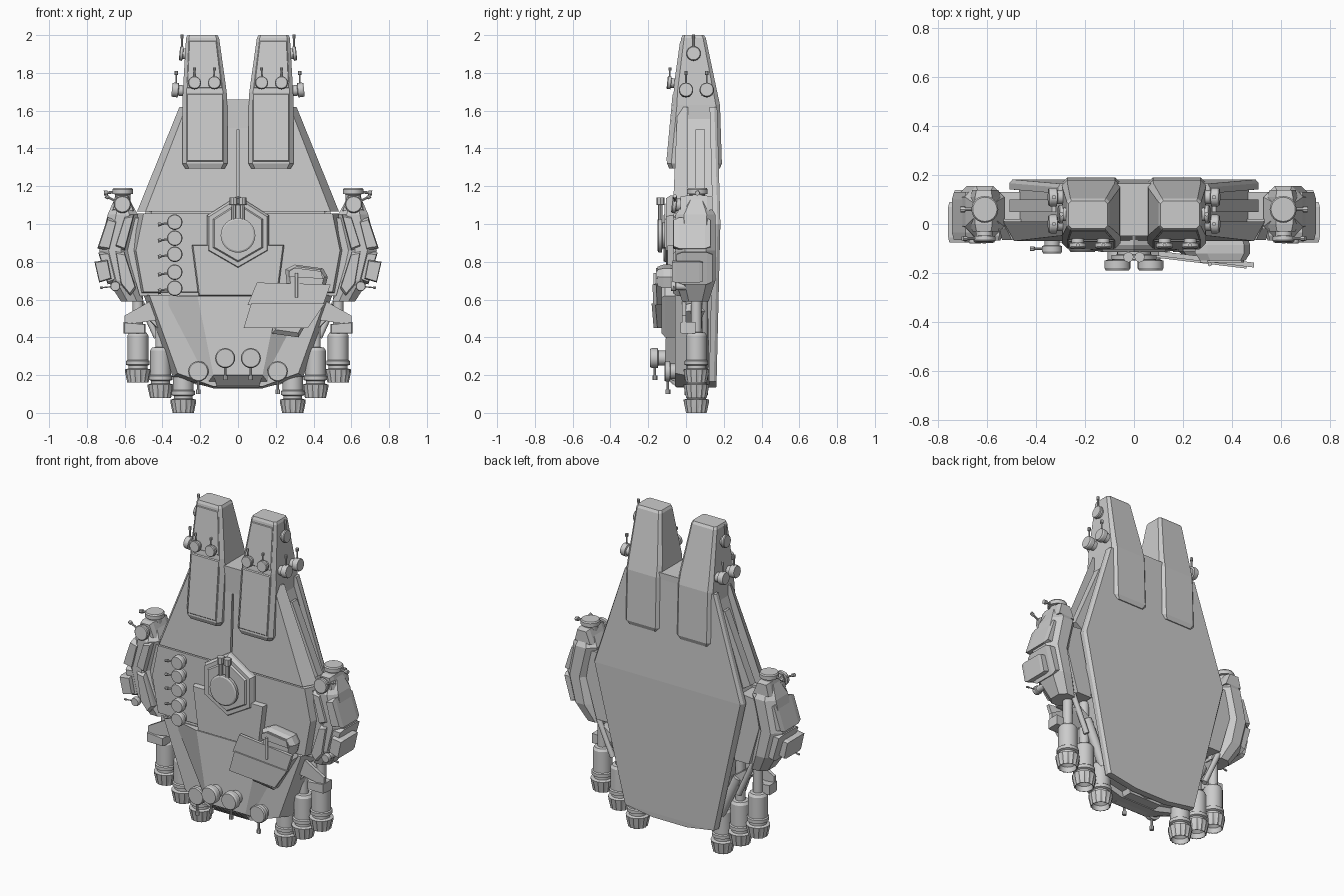
import bpy, bmesh
from math import pi, cos, sin
from mathutils import Vector as V, Matrix

if "Cube" in bpy.data.objects:
    bpy.data.objects.remove(bpy.data.objects["Cube"])


def make(name, verts, faces, mirror=False, smooth=False):
    bm = bmesh.new()
    vs = [bm.verts.new(v) for v in verts]
    for f in faces:
        bm.faces.new([vs[i] for i in f])
    bmesh.ops.recalc_face_normals(bm, faces=bm.faces)
    me = bpy.data.meshes.new(name)
    bm.to_mesh(me)
    bm.free()
    ob = bpy.data.objects.new(name, me)
    bpy.context.collection.objects.link(ob)
    if mirror:
        ob.modifiers.new("mirror", 'MIRROR').use_mirror_merge = False
    if smooth:
        bpy.ops.object.select_all(action='DESELECT')
        ob.select_set(True)
        bpy.context.view_layer.objects.active = ob
        bpy.ops.object.shade_smooth_by_angle(angle=0.4)
    return ob


def ring_faces(k, n, o=0):
    f = [[o + i * n + j, o + i * n + (j + 1) % n, o + (i + 1) * n + (j + 1) % n, o + (i + 1) * n + j]
         for i in range(k - 1) for j in range(n)]
    return f + [[o + j for j in range(n)], [o + (k - 1) * n + j for j in range(n)]]


def loft(name, rings, mirror=False):
    return make(name, [p for r in rings for p in r], ring_faces(len(rings), len(rings[0])), mirror)


def shrink(poly, s):
    cx, cz = (sum(p[i] for p in poly) / len(poly) for i in (0, 1))
    return [(cx + (x - cx) * s, cz + (z - cz) * s) for x, z in poly]


def slab(name, poly, yf, yb, sf=1.0, sb=1.0, d=0.02, mirror=False):
    """x-z outline extruded along y; yf / yb may depend on (x, z); sf / sb shrink the end faces"""
    F = yf if callable(yf) else lambda x, z: yf
    B = yb if callable(yb) else lambda x, z: yb
    rings = [[(x, F(x, z), z) for x, z in shrink(poly, sf)]]
    if sf != 1:
        rings.append([(x, F(x, z) + d, z) for x, z in poly])
    if sb != 1:
        rings.append([(x, B(x, z) - d, z) for x, z in poly])
    rings.append([(x, B(x, z), z) for x, z in shrink(poly, sb)])
    return loft(name, rings, mirror)


def sym(half):
    return half + [(-x, z) for x, z in reversed(half) if abs(x) > 1e-6]


def octa(x0, x1, y0, y1, z, c):
    return [(x0 + c, y0, z), (x1 - c, y0, z), (x1, y0 + c, z), (x1, y1 - c, z),
            (x1 - c, y1, z), (x0 + c, y1, z), (x0, y1 - c, z), (x0, y0 + c, z)]


def lathe_data(prof, n, M, o=0, ribs=()):
    v = []
    for i, (r, h) in enumerate(prof):
        for j in range(n):
            q = r * (0.91 if i in ribs and j % 2 else 1)
            v.append(M @ V((q * cos(2 * pi * j / n), q * sin(2 * pi * j / n), h)))
    return v, ring_faces(len(prof), n, o)


def frame(loc, z, x):
    z, x = V(z).normalized(), V(x)
    x = (x - z * x.dot(z)).normalized()
    M = Matrix((x, z.cross(x), z)).transposed().to_4x4()
    M.translation = V(loc)
    return M


def turret(name, loc, n, b, r, h, L, mirror=False, twin=False):
    """stepped drum facing n, with barrel(s) pointing along b"""
    M = frame(loc, n, b)
    v, f = lathe_data([(r * .75, -.03), (r * .75, h * .45), (r, h * .5), (r, h * .88), (r * .9, h)], 24, M)
    for s in ((-.25, .25) if twin else (0,)):
        p = M @ V((r * .5, s * r, h * .68))
        q = r * .13
        bv, bf = lathe_data([(q, 0), (q, L * .8 - r * .5), (q * 1.8, L * .81 - r * .5), (q * 1.8, L - r * .5)],
                            8, frame(p, b, n), len(v))
        v, f = v + bv, f + bf
    make(name, v, f, mirror, True)


def tube(name, a, b, r, mirror=True):
    a, b = V(a), V(b)
    v, f = lathe_data([(r, 0), (r, (b - a).length)], 16, frame(a, b - a, (0, 1, .1)))
    make(name, v, f, mirror, True)


# Hull: core, folded back plate, front plates
slab("hull_core", sym([(0, 1.66), (.06, 1.66), (.065, 1.62), (.28, 1.6), (.47, 1.03), (.46, .8), (.28, .2), (0, .14)]), -.04, .14)
loft("back_plate", [[(-x, y - .04, z), (x, y - .04, z), (x, y - .015, z), (x * .975, y, z), (-x * .975, y, z), (-x, y - .015, z)]
                    for x, y, z in [(.31, .165, 1.62), (.51, .182, 1.0), (.31, .162, .165), (.12, .16, .135)]])
slab("crown_block", sym([(.07, 1.66), (.07, 1.5)]), -.05, .165)
front = lambda x, z: -.07 + .025 * (z - 1.06) / .56
loft("front_plate_upper", [
    [(x, front(x, z), z) for x, z in [(.006, 1.65), (.06, 1.65), (.07, 1.62), (.275, 1.62), (.49, 1.065), (.006, 1.065)]],
    [(x, .01, z) for x, z in [(.006, 1.65), (.06, 1.65), (.07, 1.62), (.31, 1.62), (.535, 1.065), (.006, 1.065)]]], True)
loft("front_plate_middle", [
    [(x, -.065, z) for x, z in sym([(.5, 1.055), (.54, .86), (.5, .64)])],
    [(x, .02, z) for x, z in sym([(.54, 1.055), (.56, .86), (.52, .63)])]])
loft("front_plate_lower", [
    [(x, -.058, z) for x, z in sym([(.47, .625), (.32, .21), (.13, .14)])],
    [(x, .04, z) for x, z in sym([(.5, .625), (.345, .19), (.13, .13)])]])

# Side channel rail on the shoulders and flank strips
slab("shoulder_rail", [(.32, 1.5), (.335, 1.5), (.51, 1.09), (.46, 1.06)], .05, .1, mirror=True)
slab("flank_mount", [(.46, 1.04), (.56, 1.03), (.59, .86), (.52, .62), (.42, .62)], -.02, .13, mirror=True)

# Raised central keel plates, nose block
loft("keel_plate_lower", [
    [(x, y, z) for x, y, z in [(-.215, -.098, .62), (.215, -.098, .62), (.13, -.115, .2), (-.13, -.115, .2)]],
    [(x, -.05, z) for x, z in [(-.4, .62), (.4, .62), (.16, .16), (-.16, .16)]]])
slab("keel_plate_upper", [(-.245, .89), (.245, .89), (.21, .62), (-.21, .62)], -.098, -.05, .97)
loft("nose_block", [
    [(-.13, -.112, .2), (.13, -.112, .2), (.11, -.05, .135), (-.11, -.05, .135)],
    [(-.13, .1, .2), (.13, .1, .2), (.11, .1, .135), (-.11, .1, .135)]])
for i in range(8):
    x = -.108 + i * .028
    slab("nose_slat", [(x, .19), (x + .012, .19), (x + .012, .15), (x, .15)],
         lambda x, z: -.118 + (.2 - z) * .95, -.04)

# Hexagonal main turret base
hexa = [(0, 1.15), (.165, 1.045), (.165, .855), (0, .76), (-.165, .855), (-.165, 1.045)]
slab("turret_plinth", hexa, -.105, -.05, .93)
slab("turret_plinth_step", shrink(hexa, .8), -.115, -.08, .95, d=.01)
turret("main_turret", (0, -.105, .94), (0, -1, 0), (0, 0, 1), .092, .045, .2, twin=True)

# Twin prongs: octagonal tapered towers
loft("prong", [octa(.07, .28, -.09, .18, 1.295, .02), octa(.055, .295, -.1, .19, 1.32, .022),
               octa(.055, .295, -.07, .18, 1.63, .022), octa(.06, .292, -.065, .165, 1.7, .02),
               octa(.1, .275, -.025, .105, 1.985, .015), octa(.108, .268, -.018, .095, 2.0, .012)], True)
slab("prong_front_panel", [(.08, 1.69), (.27, 1.69), (.27, 1.33), (.08, 1.33)],
     lambda x, z: -.105 + .035 * (z - 1.32) / .38, -.05, .97, d=.006, mirror=True)
slab("prong_upper_panel", [(.115, 1.97), (.258, 1.97), (.27, 1.72), (.085, 1.72)],
     lambda x, z: -.066 + .14 * (z - 1.72), 0, .97, d=.004, mirror=True)
for x in (.125, .23):
    turret("prong_front_gun", (x, -.06, 1.745), (0, -1, .1), (0, 0, 1), .034, .04, .08, True)
for y, z, x, h in ((0, 1.705, .285, .065), (.11, 1.705, .285, .065), (.04, 1.9, .275, .035)):
    turret("prong_side_gun", (x, y, z), (1, 0, .1), (0, 0, 1), .038, h, .1, True)

# Row of port guns and bow guns
for z in (1.01, .925, .84, .745, .66):
    turret("port_gun", (-.335, -.06, z), (0, -1, 0), (-1, 0, -.15), .041, .06, .09)
turret("bow_gun_inner", (.068, -.11, .29), (0, -1, 0), (0, 0, -1), .053, .08, .115, True)
turret("bow_gun_outer", (.21, -.055, .22), (0, -1, 0), (0, 0, -1), .054, .06, .12, True)

# Starboard sponson with overlapping shield plates
slab("sponson_body", [(.2, .66), (.4, .68), (.45, .62), (.32, .4), (.18, .42)], -.13, -.05, .85)
slab("sponson_head", [(.25, .76), (.3, .785), (.45, .765), (.475, .72), (.46, .66), (.26, .66)], -.15, -.055, .82, .9, .03)
slab("sponson_hatch", [(.27, .75), (.3, .768), (.44, .75), (.45, .71), (.27, .72)], -.158, -.14)
tube("sponson_barrel", (.31, -.165, .74), (.31, -.165, .61), .008, False)
tilt = lambda x, z: -.125 - .12 * (x - .05)
slab("shield_upper", [(.1, .69), (.49, .68), (.45, .57), (.05, .57)], tilt, lambda x, z: tilt(x, z) + .02)
slab("shield_lower", [(.07, .58), (.46, .58), (.37, .45), (.03, .45)],
     lambda x, z: tilt(x, z) - .008, lambda x, z: tilt(x, z) + .012)

# Side nacelles: bowed octagonal body with armour plates
loft("nacelle", [octa(a, b, c, d, z, e) for a, b, c, d, z, e in [
    (.575, .655, 0, .11, 1.13, .025), (.53, .69, -.055, .155, 1.05, .045), (.57, .735, -.055, .155, .86, .05),
    (.54, .69, -.055, .155, .7, .045), (.5, .62, -.02, .12, .59, .035)]], True)
slab("nacelle_plate_upper", [(.64, 1.02), (.69, 1.035), (.745, .87), (.68, .86)], -.065, .13, .85, .85, .03, True)
slab("nacelle_plate_mid", [(.68, .855), (.74, .85), (.69, .68), (.64, .7)], -.05, .14, .85, .85, .03, True)
slab("nacelle_plate_low", [(.69, .81), (.76, .8), (.735, .69), (.67, .71)], -.075, .09, .9, .9, .02, True)
slab("nacelle_inner_plate", [(.55, 1.05), (.6, 1.04), (.65, .88), (.6, .86)], -.068, 0, .88, mirror=True)
slab("nacelle_inner_plate_low", [(.6, .85), (.65, .86), (.62, .68), (.57, .62), (.54, .66)], -.068, 0, .88, mirror=True)
slab("nacelle_collar", [(.545, 1.065), (.58, 1.15), (.65, 1.15), (.67, 1.07)], -.03, .14, .85, .85, .03, True)
turret("nacelle_top_gun", (.61, .06, 1.13), (0, 0, 1), (1, 0, -.1), .055, .06, .1, True)
turret("nacelle_front_gun", (.612, -.03, 1.1), (0, -1, .1), (1, 0, .5), .045, .045, .1, True)
turret("nacelle_low_gun", (.65, -.03, .67), (0, -1, 0), (1, 0, -.1), .026, .05, .08, True)

# Stabiliser fins above the engines
slab("fin_upper", [(.43, .55), (.45, .6), (.6, .515), (.6, .465), (.38, .5)], -.02, .0, mirror=True)
slab("fin_mid", [(.37, .49), (.5, .58), (.52, .54), (.4, .42)], .0, .1, .9, .9, mirror=True)
slab("fin_lower", [(.49, .47), (.605, .48), (.605, .42), (.49, .42)], -.03, .05, .92, mirror=True)

# Engines: ribbed hollow nozzle, collar, body and feed pipe
for x, z, top in ((.29, 0, .3), (.41, .08, .62), (.53, .16, .64)):
    prof = [(.02, .05), (.045, .03), (.05, 0), (.056, 0), (.068, .055), (.068, .07), (.05, .075), (.05, .09),
            (.062, .095), (.062, .115), (.055, .12), (.055, .25), (.045, .265), (.028, .268), (.028, top - z)]
    v, f = lathe_data(prof, 28, Matrix.Translation((x, .055, z)), ribs=(3, 4))
    make("engine", v, f, True, True)
tube("engine_strut", (.3, .09, .24), (.42, .09, .5), .028)
tube("engine_strut_outer", (.43, .1, .4), (.53, .1, .62), .016)
